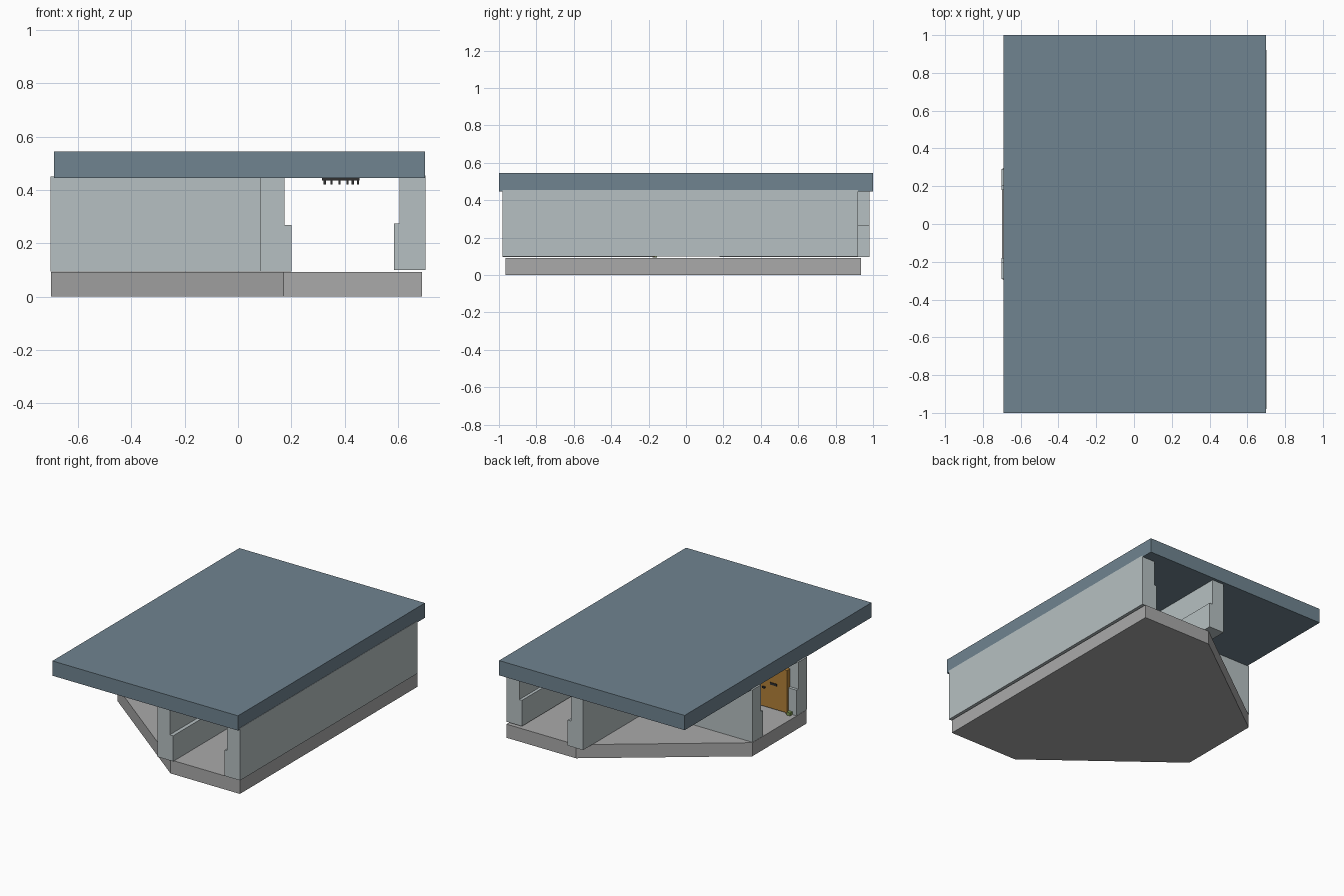
import bpy, bmesh

if "Cube" in bpy.data.objects:
    bpy.data.objects.remove(bpy.data.objects["Cube"])


def material(name, rgb):
    m = bpy.data.materials.new(name)
    m.diffuse_color = (*rgb, 1)
    m.use_nodes = True
    m.node_tree.nodes["Principled BSDF"].inputs["Base Color"].default_value = m.diffuse_color
    return m


SLATE = material("slate", (0.16, 0.23, 0.28))
PALE = material("pale_grey", (0.47, 0.53, 0.54))
FLOOR = material("floor_grey", (0.40, 0.40, 0.40))
WOOD = material("wood", (0.45, 0.22, 0.04))
DARK = material("dark", (0.03, 0.03, 0.03))
GREEN = material("green", (0.2, 0.3, 0.08))


def prism(name, plan, z0, z1, mat):
    """Extrude a plan outline from z0 up to z1."""
    bm = bmesh.new()
    face = bm.faces.new([bm.verts.new((x, y, z0)) for x, y in plan])
    top = bmesh.ops.extrude_face_region(bm, geom=[face])["geom"]
    bmesh.ops.translate(bm, vec=(0, 0, z1 - z0),
                        verts=[v for v in top if isinstance(v, bmesh.types.BMVert)])
    bmesh.ops.recalc_face_normals(bm, faces=bm.faces)
    me = bpy.data.meshes.new(name)
    bm.to_mesh(me)
    bm.free()
    me.materials.append(mat)
    ob = bpy.data.objects.new(name, me)
    bpy.context.collection.objects.link(ob)
    return ob


def box(name, x0, x1, y0, y1, z0, z1, mat):
    return prism(name, [(x0, y0), (x1, y0), (x1, y1), (x0, y1)], z0, z1, mat)


# Floor slab with two cut corners, and flat roof
prism("floor_slab", [(0.69, -0.965), (0.69, 0.935), (0.17, 0.935),
                     (-0.70, 0.29), (-0.70, -0.29), (0.17, -0.965)], 0, 0.092, FLOOR)
box("roof", -0.69, 0.70, -1, 1, 0.445, 0.545, SLATE)

# Long right wall with a thicker lower part
box("right_wall", 0.605, 0.702, -0.98, 0.92, 0.10, 0.455, PALE)
box("right_wainscot", 0.585, 0.605, -0.98, 0.92, 0.10, 0.275, PALE)

# Two L-shaped walls forming the side branch of the T corridor
for side, s in (("front", -1), ("back", 1)):
    wall = [(0.085, 0.98), (0.175, 0.98), (0.175, 0.20),
            (-0.702, 0.20), (-0.702, 0.29), (0.085, 0.29)]
    strip = [(0.175, 0.98), (0.20, 0.98), (0.20, 0.18),
             (-0.702, 0.18), (-0.702, 0.20), (0.175, 0.20)]
    prism(side + "_corner_wall", [(x, y * s) for x, y in wall], 0.095, 0.45, PALE)
    prism(side + "_corner_wainscot", [(x, y * s) for x, y in strip], 0.095, 0.268, PALE)

# Wooden door on the inner face of the front branch wall
box("door_leaf", -0.63, -0.44, -0.20, -0.172, 0.10, 0.38, WOOD)
for i, x in enumerate((-0.64, -0.44)):
    box(f"door_jamb_{i}", x, x + 0.01, -0.20, -0.167, 0.096, 0.39, WOOD)
box("door_head", -0.64, -0.43, -0.20, -0.167, 0.38, 0.39, WOOD)
box("door_plate", -0.56, -0.51, -0.172, -0.168, 0.26, 0.275, DARK)
box("door_handle", -0.475, -0.455, -0.172, -0.162, 0.225, 0.235, DARK)
box("green_block", -0.67, -0.645, -0.18, -0.155, 0.094, 0.115, GREEN)

# Small dark fitting hanging under the ceiling
box("ceiling_fitting_bar", 0.315, 0.455, -0.01, 0.01, 0.435, 0.447, DARK)
for i, x in enumerate((0.325, 0.35, 0.38, 0.41, 0.43, 0.45)):
    box(f"ceiling_fitting_tooth_{i}", x - 0.004, x + 0.004, -0.01, 0.01, 0.42, 0.435, DARK)
